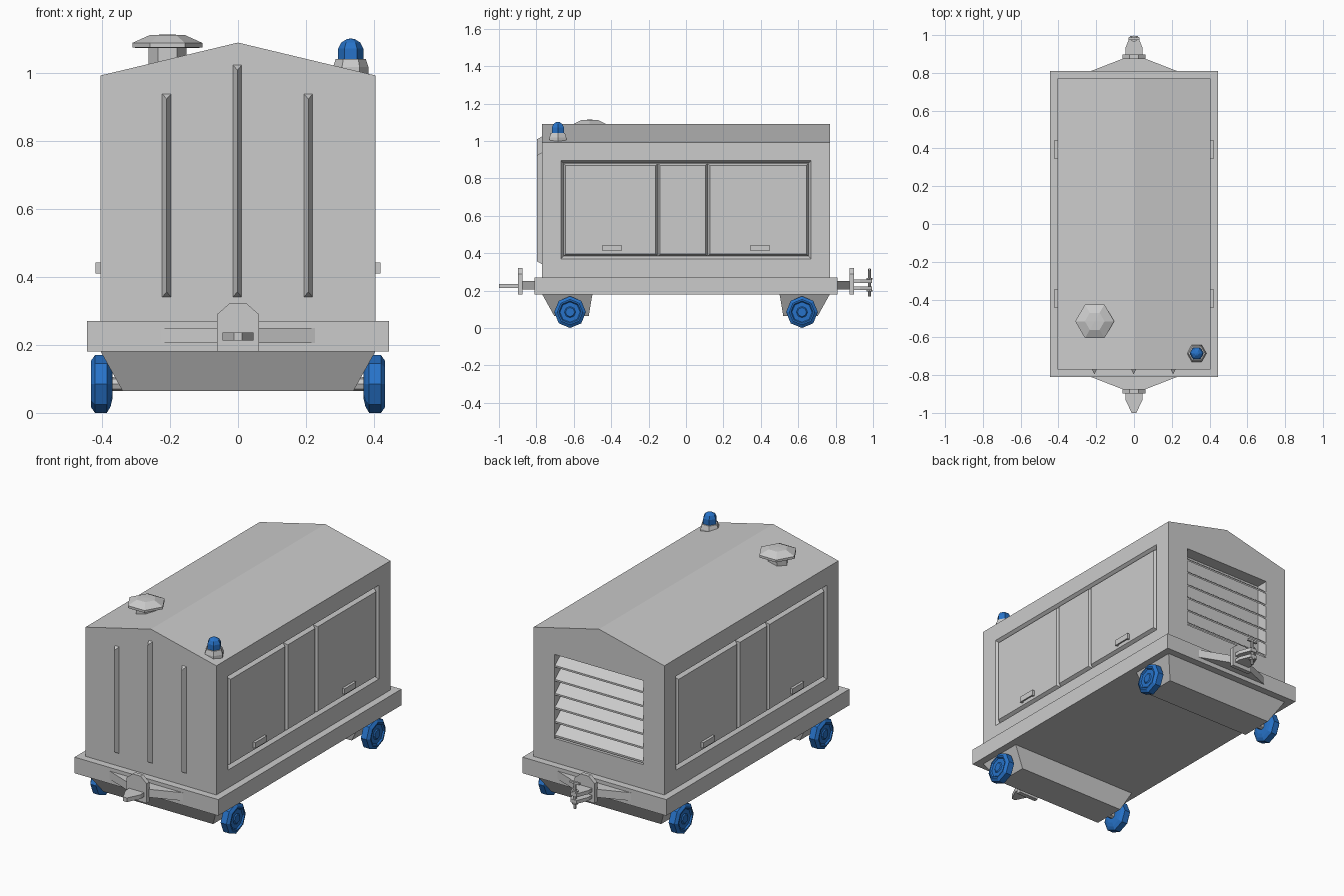
import bpy, bmesh
from math import pi, cos, sin
from mathutils import Vector, Matrix

if "Cube" in bpy.data.objects:
    bpy.data.objects.remove(bpy.data.objects["Cube"])

blue = bpy.data.materials.new("blue")
blue.diffuse_color = (0.02, 0.17, 0.58, 1)
blue.use_nodes = True
blue.node_tree.nodes["Principled BSDF"].inputs["Base Color"].default_value = blue.diffuse_color


def finish(name, bm, mat=None):
    bmesh.ops.recalc_face_normals(bm, faces=bm.faces)
    me = bpy.data.meshes.new(name)
    bm.to_mesh(me)
    bm.free()
    ob = bpy.data.objects.new(name, me)
    bpy.context.collection.objects.link(ob)
    if mat:
        me.materials.append(mat)
    return ob


def hull(name, pts):
    """Convex flat-faced solid around a few points."""
    bm = bmesh.new()
    for p in pts:
        bm.verts.new(p)
    bmesh.ops.convex_hull(bm, input=bm.verts)
    bmesh.ops.dissolve_limit(bm, angle_limit=0.01, verts=bm.verts, edges=bm.edges)
    return finish(name, bm)


def box(name, x0, x1, y0, y1, z0, z1):
    return hull(name, [(x, y, z) for x in (x0, x1) for y in (y0, y1) for z in (z0, z1)])


def plan(name, outline, z0, z1):
    return hull(name, [(x, y, z) for x, y in outline for z in (z0, z1)])


def panel(name, s, layers):
    """Tapered side panel; each layer is (x, y0, y1, z0, z1)."""
    return hull(name, [(s * x, y, z) for x, y0, y1, z0, z1 in layers
                       for y in (y0, y1) for z in (z0, z1)])


def lathe(name, prof, n, loc, mat=None, rot=Matrix(), phase=0.0):
    """Turned solid from (radius, height) points, with n sides and closed ends."""
    bm = bmesh.new()
    M = Matrix.Translation(loc) @ rot.to_4x4()
    rings = [[bm.verts.new(M @ Vector((r * cos(2 * pi * i / n + phase),
                                       r * sin(2 * pi * i / n + phase), h)))
              for i in range(n)] for r, h in prof]
    for a, b in zip(rings, rings[1:]):
        for i in range(n):
            j = (i + 1) % n
            bm.faces.new((a[i], a[j], b[j], b[i]))
    bm.faces.new(rings[0])
    bm.faces.new(rings[-1])
    return finish(name, bm, mat)


# Gabled housing with recesses for side doors and rear louvre
W, L = 0.405, 0.77
housing = hull("housing", [(x, y, z) for y in (-L, L) for x, z in
               ((-W, 0.26), (W, 0.26), (W, 0.993), (0, 1.09), (-W, 0.993))])
cutters = [box("louvre_cutter", -0.275, 0.275, 0.70, 0.85, 0.405, 0.875)]
for s in (-1, 1):
    cutters.append(panel("door_cutter", s, [(0.385, -0.655, 0.655, 0.384, 0.881),
                                            (0.425, -0.683, 0.683, 0.356, 0.909)]))
for c in cutters:
    c.hide_render = True
    m = housing.modifiers.new("cut", 'BOOLEAN')
    m.object, m.operation, m.solver = c, 'DIFFERENCE', 'EXACT'
dg = bpy.context.evaluated_depsgraph_get()
cut_mesh = bpy.data.meshes.new_from_object(housing.evaluated_get(dg))
housing.modifiers.clear()
housing.data = cut_mesh
for c in cutters:
    bpy.data.objects.remove(c)

# Chassis slab
box("chassis", -0.445, 0.445, -0.81, 0.81, 0.18, 0.27)

# Side doors with bevelled edges, and handles
for s in (-1, 1):
    for y0, y1 in ((-0.655, -0.15), (-0.15, 0.115), (0.115, 0.655)):
        panel("door", s, [(0.383, y0, y1, 0.384, 0.881),
                          (0.405, y0 + 0.012, y1 - 0.012, 0.396, 0.869)])
    for y in (-0.395, 0.395):
        xs = sorted((s * 0.40, s * 0.42))
        box("handle_bar", *sorted((s * 0.412, s * 0.42)), y - 0.051, y + 0.051, 0.411, 0.443)
        box("handle_top", *xs, y - 0.051, y + 0.051, 0.43, 0.443)
        for e in (-1, 1):
            box("handle_leg", *xs, y + e * 0.045 - 0.006, y + e * 0.045 + 0.006, 0.411, 0.435)

# Rear louvre slats, sloping down and out
for i in range(6):
    z = 0.412 + 0.078 * i
    hull("louvre_slat", [(x, y, zz) for x in (-0.275, 0.275) for y, zz in
         ((0.766, z), (0.766, z + 0.01), (0.715, z + 0.042), (0.715, z + 0.052))])

# Front wedge ribs
for x, top in ((-0.21, 0.94), (-0.002, 1.025), (0.207, 0.94)):
    hull("front_rib", [(x + d, -0.768, z) for d in (-0.014, 0.014) for z in (0.34, top)]
         + [(x, -0.796, 0.356), (x, -0.796, top - 0.016)])

# Axle blocks and wheels
tilt = Matrix.Rotation(pi / 2, 4, 'Y')
tyre = [(0.045, 0.37), (0.066, 0.375), (0.085, 0.386), (0.085, 0.421), (0.068, 0.433),
        (0.06, 0.433), (0.054, 0.425), (0.03, 0.425), (0.024, 0.43)]
for e in (-1, 1):
    hull("axle_block", [(sx * x, e * y, z) for sx in (-1, 1) for x, y, z in
         ((0.405, 0.77, 0.182), (0.405, 0.50, 0.182), (0.34, 0.705, 0.065), (0.34, 0.52, 0.065))])
    for s in (-1, 1):
        lathe("wheel", [(r, s * h) for r, h in tyre], 8, (0, e * 0.62, 0.085), blue, tilt)
    lathe("axle", [(0.02, -0.40), (0.02, 0.40)], 8, (0, e * 0.62, 0.085), None, tilt)

# Hitch mounts and plates on both ends
for e in (-1, 1):
    plan("hitch_mount", [(sx * x, e * y) for sx in (-1, 1)
                         for x, y in ((0.24, 0.805), (0.06, 0.875))], 0.205, 0.25)
    hull("hitch_plate", [(sx * x, e * y, z) for sx in (-1, 1) for y in (0.873, 0.897)
                         for x, z in ((0.062, 0.18), (0.062, 0.29), (0.025, 0.322))])


def tongue(name, e, end, tip, z0, z1):
    plan(name, [(sx * x, e * y) for sx in (-1, 1)
                for x, y in ((0.046, 0.895), (0.046, 0.93), (tip, end))], z0, z1)


# Front tongue, rear clevis and its pin
tongue("front_tongue", -1, 1.0, 0.012, 0.213, 0.236)
tongue("clevis_lower", 1, 0.995, 0.02, 0.203, 0.222)
tongue("clevis_upper", 1, 0.995, 0.02, 0.24, 0.26)
lathe("clevis_pin", [(0.008, 0.168), (0.008, 0.195), (0.017, 0.195), (0.017, 0.203),
                     (0.009, 0.203), (0.009, 0.26), (0.017, 0.26), (0.017, 0.268),
                     (0.008, 0.268), (0.008, 0.315)], 8, (0, 0.981, 0))
box("pin_grip", -0.03, 0.03, 0.975, 0.987, 0.306, 0.318)

# Exhaust stack with hexagonal cap
lathe("exhaust_stem", [(0.056, 1.0), (0.056, 1.08)], 6, (-0.208, -0.515, 0))
lathe("exhaust_cap", [(0.09, 1.074), (0.103, 1.076), (0.103, 1.089), (0.052, 1.112),
                      (0.001, 1.114)], 6, (-0.208, -0.515, 0))

# Warning beacon
lathe("beacon_base", [(0.052, 0.98), (0.052, 1.018), (0.044, 1.042)], 6, (0.332, -0.685, 0))
lathe("beacon_lamp", [(0.037, 1.035), (0.037, 1.072), (0.028, 1.09), (0.012, 1.10),
                      (0.001, 1.102)], 6, (0.332, -0.685, 0), blue)
